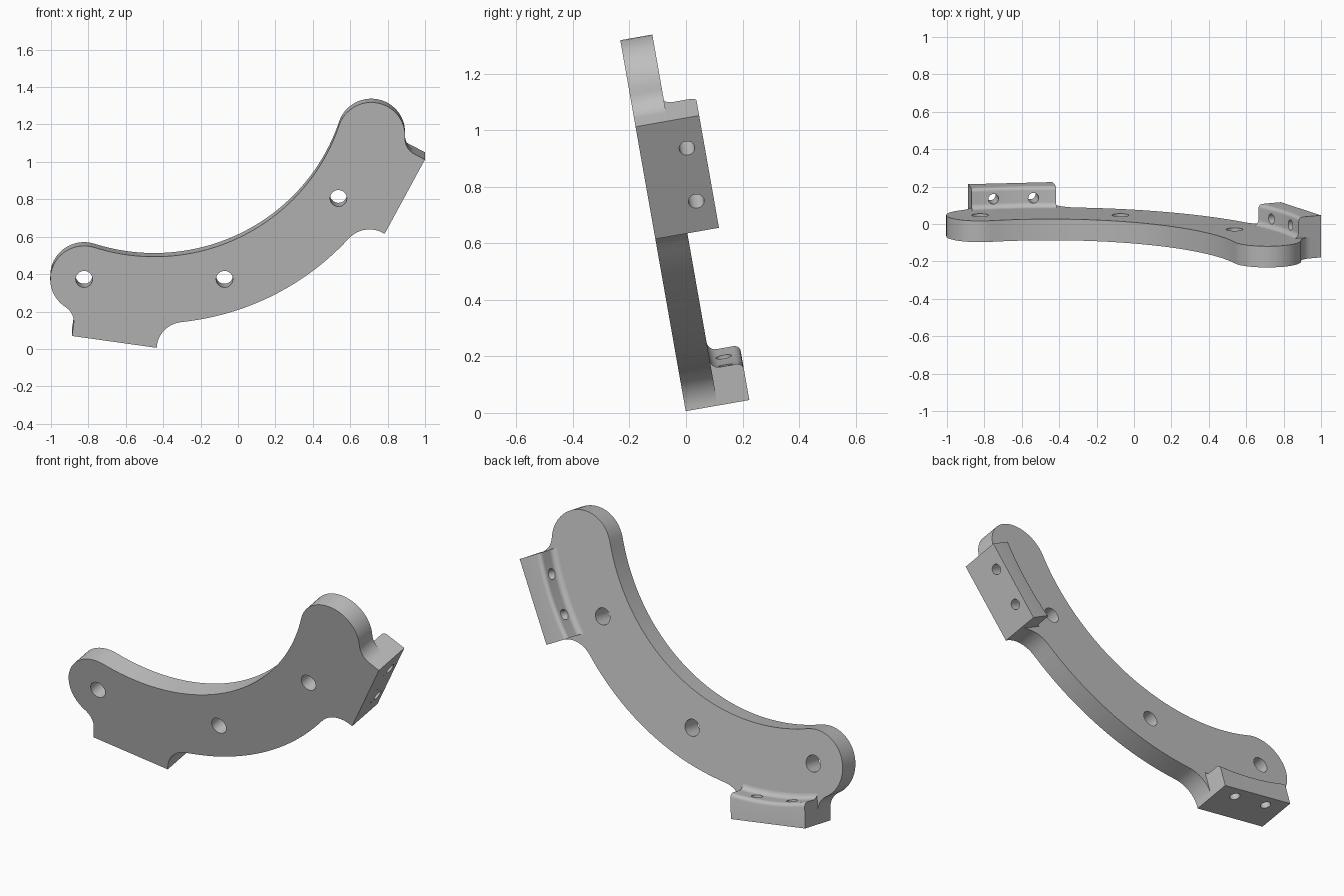
import bpy
import bmesh
from math import cos, sin, radians, sqrt, hypot
from mathutils import Vector

cube = bpy.data.objects.get("Cube")
if cube:
    bpy.data.objects.remove(cube, do_unlink=True)

grey = bpy.data.materials.new("light_grey")
grey.use_nodes = True
COLOUR = (0.52, 0.52, 0.52, 1)
grey.diffuse_color = COLOUR
grey.node_tree.nodes["Principled BSDF"].inputs["Base Color"].default_value = COLOUR

# Main dimensions: the bracket is a curved band around a centre point
CENTRE_X, CENTRE_H = -0.4475, 1.541
AXIS, LEAN = radians(-63.1), radians(10)
MID, HALF = 1.2215, 0.181
OUTER, INNER = MID + HALF, MID - HALF
END = 44.8                      # angle of each rounded end from the axis
PLATE, DEPTH = 0.115, 0.2285    # plate and pad depth
PAD_ANGLE, PAD_R, PAD_HALF = 35, 1.518, 0.2285


def place(u, v, t):
    """Band coordinates (along axis, across axis, depth) to the leaning world."""
    x = CENTRE_X + u * cos(AXIS) - v * sin(AXIS)
    h = CENTRE_H + u * sin(AXIS) + v * cos(AXIS)
    return Vector((x, -h * sin(LEAN) + t * cos(LEAN), h * cos(LEAN) + t * sin(LEAN)))


def polar(r, deg, c=(0, 0)):
    return c[0] + r * cos(radians(deg)), c[1] + r * sin(radians(deg))


def arc(c, r, a, b, n):
    return [polar(r, a + (b - a) * i / n, c) for i in range(n + 1)]


def loft(name, rings):
    """Closed solid through matching rings of points."""
    bm = bmesh.new()
    rows = [[bm.verts.new(p) for p in ring] for ring in rings]
    for a, b in zip(rows, rows[1:]):
        for i in range(len(a)):
            j = (i + 1) % len(a)
            bm.faces.new((a[i], a[j], b[j], b[i]))
    bm.faces.new(rows[0])
    bm.faces.new(rows[-1])
    bmesh.ops.recalc_face_normals(bm, faces=bm.faces)
    mesh = bpy.data.meshes.new(name)
    bm.to_mesh(mesh)
    bm.free()
    mesh.materials.append(grey)
    obj = bpy.data.objects.new(name, mesh)
    bpy.context.collection.objects.link(obj)
    return obj


def drill(obj, cutters):
    """Cut the holes, then drop the cutters and smooth the curved walls."""
    for cutter in cutters:
        cutter.hide_render = True
        mod = obj.modifiers.new("hole", "BOOLEAN")
        mod.operation, mod.solver, mod.object = "DIFFERENCE", "EXACT", cutter
    graph = bpy.context.evaluated_depsgraph_get()
    mesh = bpy.data.meshes.new_from_object(obj.evaluated_get(graph))
    obj.modifiers.clear()
    obj.data = mesh
    for cutter in cutters:
        bpy.data.objects.remove(cutter, do_unlink=True)
    bpy.ops.object.select_all(action="DESELECT")
    obj.select_set(True)
    bpy.context.view_layer.objects.active = obj
    bpy.ops.object.shade_smooth_by_angle(angle=radians(30))


# Plate: half outline with fillets beside the pad, then mirrored
tip = polar(MID, END)
corner_r = hypot(PAD_R, PAD_HALF)
half = arc((0, 0), OUTER, 0, 21, 12)
half += arc(polar(1.55, 21), 0.147, 201, 119.6, 12)
half += [polar(corner_r, PAD_ANGLE + 8.56)]
half += arc(polar(HALF + 0.095, END + 15, tip), 0.095, -55, -120.2, 10)
half += arc(tip, HALF, END + 15, END + 180, 24)
half += arc((0, 0), INNER, END, 0, 24)
outline = []
for p in half + [(u, -v) for u, v in reversed(half)]:
    if not outline or hypot(p[0] - outline[-1][0], p[1] - outline[-1][1]) > 0.001:
        outline.append(p)
if hypot(outline[0][0] - outline[-1][0], outline[0][1] - outline[-1][1]) < 0.001:
    outline.pop()

plate = loft("curved_plate", [[place(u, v, t) for u, v in outline] for t in (0, PLATE)])
plate_cutters = []
for angle in (-END, -END + 35.8, -END + 71.6):
    circle = arc(polar(MID, angle), 0.045, 0, 345, 23)
    plate_cutters.append(loft("plate_hole_cutter",
                              [[place(u, v, t) for u, v in circle] for t in (-0.1, 0.2)]))
drill(plate, plate_cutters)


# Pads: flat outside, curved inside, rounded rim and a small fillet at the foot
def pad_point(side, u, s, t):
    a = radians(PAD_ANGLE)
    return place(u * cos(a) - s * sin(a), side * (u * sin(a) + s * cos(a)), t)


RIM, FOOT = 0.022, 0.03
for name, side in (("right_pad", -1), ("left_pad", 1)):
    rings = []
    for i in range(17):
        s = PAD_HALF * (i / 8 - 1)
        inner = sqrt(OUTER ** 2 - s ** 2)
        section = [(PAD_R, PLATE), (PAD_R, DEPTH)]
        section += arc((inner + RIM, DEPTH - RIM), RIM, 90, 180, 6)
        section += arc((inner - FOOT, PLATE + FOOT), FOOT, 0, -90, 6)
        rings.append([pad_point(side, u, s, t) for u, t in section])
    pad = loft(name, rings)
    pad_cutters = []
    for s in (-0.108, 0.108):
        circle = arc((s, 0.166), 0.028, 0, 340, 17)
        pad_cutters.append(loft("pad_hole_cutter",
                                [[pad_point(side, u, v, t) for v, t in circle]
                                 for u in (1.3, 1.6)]))
    drill(pad, pad_cutters)
